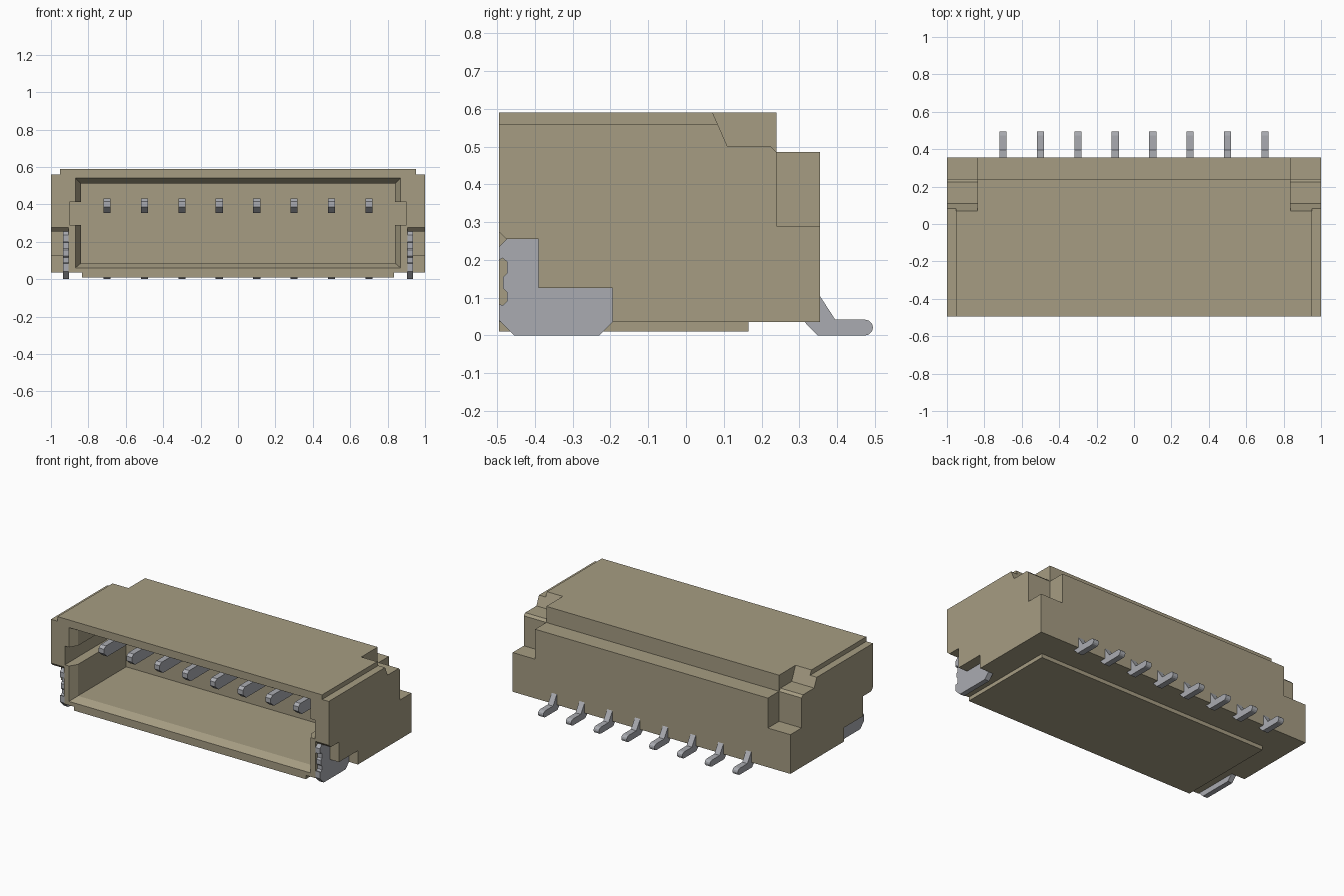
import bpy, bmesh, math

if "Cube" in bpy.data.objects:
    bpy.data.objects.remove(bpy.data.objects["Cube"])

def material(name, col):
    m = bpy.data.materials.new(name)
    m.diffuse_color = (*col, 1)
    m.use_nodes = True
    m.node_tree.nodes["Principled BSDF"].inputs["Base Color"].default_value = m.diffuse_color
    return m

TAN = material("tan plastic", (0.38, 0.335, 0.225))
METAL = material("grey metal", (0.40, 0.41, 0.44))

def make(name, rings, mat):
    """Solid from two matching rings of points."""
    bm = bmesh.new()
    a, b = [[bm.verts.new(p) for p in r] for r in rings]
    n = len(a)
    bm.faces.new(a)
    bm.faces.new(b[::-1])
    for i in range(n):
        bm.faces.new((a[i], b[i], b[(i + 1) % n], a[(i + 1) % n]))
    bmesh.ops.recalc_face_normals(bm, faces=bm.faces)
    me = bpy.data.meshes.new(name)
    bm.to_mesh(me)
    bm.free()
    me.materials.append(mat)
    ob = bpy.data.objects.new(name, me)
    bpy.context.collection.objects.link(ob)
    return ob

def prism(name, prof, x0, x1, mat=TAN):
    return make(name, [[(x, y, z) for y, z in prof] for x in (x0, x1)], mat)

def rect(y0, y1, z0, z1):
    return [(y0, z0), (y1, z0), (y1, z1), (y0, z1)]

def cut(target, cutter):
    m = target.modifiers.new("cut", 'BOOLEAN')
    m.operation, m.solver, m.object = 'DIFFERENCE', 'EXACT', cutter
    bpy.context.view_layer.objects.active = target
    bpy.ops.object.modifier_apply(modifier=m.name)
    bpy.data.objects.remove(cutter)

def cut_sides(target, prof, x0, x1):
    for s in (-1, 1):
        cut(target, prism("cutter", prof, s * x0, s * x1))

# housing block with rear step and raised base pad
housing = prism("housing", [(-.495, .01), (.165, .01), (.165, .035), (.355, .035),
                            (.355, .485), (.24, .485), (.24, .59), (-.495, .59)], -1, 1)
cut_sides(housing, rect(-.6, .4, -.1, .035), .835, 1.1)
# stepped top edges and rear corner notches
cut_sides(housing, rect(-.6, .2, .56, .7), .952, 1.1)
cut_sides(housing, [(.057, .62), (.11, .5), (.225, .5), (.24, .485),
                    (.24, .29), (.4, .29), (.4, .62)], .838, 1.1)
# side recesses for the solder tabs
cut_sides(housing, [(-.52, .30), (-.475, .255), (-.39, .255), (-.39, .125),
                    (-.195, .125), (-.195, -.1), (-.52, -.1)], .905, 1.1)
# mating cavity, its bevelled mouth and the side key slots
cut(housing, prism("cutter", rect(-.6, .05, .085, .512), -.84, .84))
def mouth_ring(y, x, z0, z1):
    return [(-x, y, z0), (x, y, z0), (x, y, z1), (-x, y, z1)]
cut(housing, make("cutter", [mouth_ring(-.505, .876, .055, .546),
                             mouth_ring(-.435, .834, .09, .506)], TAN))
cut(housing, prism("cutter", rect(-.6, .045, .29, .412), -.9, .9))

# side solder tabs with a notched front edge
tab = [(-.495, .235), (-.475, .255), (-.39, .255), (-.39, .125), (-.195, .125),
       (-.195, .035), (-.23, 0), (-.455, 0), (-.495, .04), (-.495, .083),
       (-.485, .08), (-.474, .09), (-.474, .115), (-.484, .125), (-.484, .155),
       (-.474, .165), (-.474, .195), (-.485, .205), (-.495, .2)]
for s, side in ((-1, "left"), (1, "right")):
    prism("solder_tab_" + side, tab, s * .903, s * .936, METAL)

# contact pins inside and bent solder tails behind
tip = [(.1, .355), (.1, .43), (-.385, .43), (-.405, .415), (-.405, .385), (-.37, .355)]
tail = [(.30, .2), (.30, .05), (.348, 0), (.474, 0)]
tail += [(.474 + .021 * math.cos(a), .021 + .021 * math.sin(a))
         for a in (math.radians(d) for d in range(-60, 61, 30))]
tail += [(.474, .042), (.395, .042), (.354, .105), (.345, .2)]
for i in range(8):
    x = -.7 + .2 * i
    prism(f"contact_pin_{i + 1}", tip, x - .019, x + .019, METAL)
    prism(f"solder_tail_{i + 1}", tail, x - .019, x + .019, METAL)
